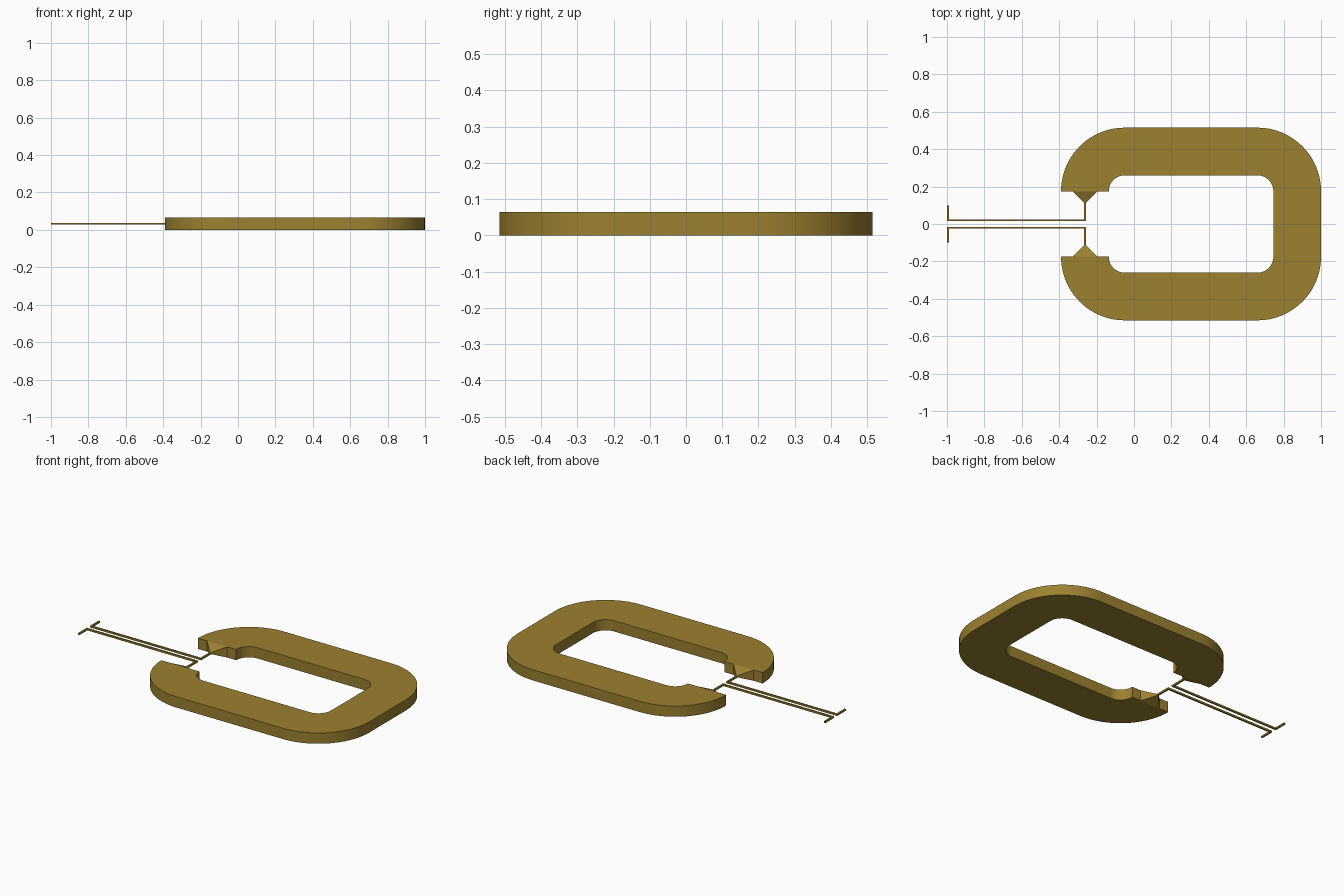
import bpy, bmesh, math

if "Cube" in bpy.data.objects:
    bpy.data.objects.remove(bpy.data.objects["Cube"])

H = 0.065          # core thickness
W = 0.005          # half width of the strip line
ZC = H / 2
XT = -0.262        # x of the taper axis

mat = bpy.data.materials.new("brass")
mat.diffuse_color = (0.33, 0.22, 0.03, 1)
mat.use_nodes = True
mat.node_tree.nodes["Principled BSDF"].inputs["Base Color"].default_value = mat.diffuse_color


def finish(name, bm, smooth=False):
    bmesh.ops.recalc_face_normals(bm, faces=bm.faces)
    me = bpy.data.meshes.new(name)
    bm.to_mesh(me)
    bm.free()
    me.materials.append(mat)
    ob = bpy.data.objects.new(name, me)
    bpy.context.collection.objects.link(ob)
    if smooth:
        bpy.ops.object.select_all(action='DESELECT')
        ob.select_set(True)
        bpy.context.view_layer.objects.active = ob
        bpy.ops.object.shade_smooth_by_angle(angle=math.radians(30))
    return ob


def arc(cx, cy, r, a0, a1, n=20):
    out = []
    for i in range(n + 1):
        a = math.radians(a0 + (a1 - a0) * i / n)
        out.append((cx + r * math.cos(a), cy + r * math.sin(a)))
    return out


def c_path(r):
    # open racetrack path through the four corner centres
    return (arc(-0.05, 0.175, r, 180, 90) + arc(0.66, 0.175, r, 90, 0)
            + arc(0.66, -0.175, r, 0, -90) + arc(-0.05, -0.175, r, -90, -180))


# flat C-shaped loop: strip between concentric outer and inner paths
bm = bmesh.new()
rows = [[bm.verts.new((x, y, z)) for x, y in c_path(r)]
        for r, z in ((0.34, 0), (0.34, H), (0.085, H), (0.085, 0))]
for k in range(4):
    a, b = rows[k], rows[(k + 1) % 4]
    for i in range(len(a) - 1):
        bm.faces.new((a[i], a[i + 1], b[i + 1], b[i]))
for end in (0, -1):
    bm.faces.new([row[end] for row in rows])
finish("loop_body", bm, smooth=True)

for side, s in (("upper", 1), ("lower", -1)):
    # taper from the full end face down to the strip
    bm = bmesh.new()
    rings = []
    for y, hx, hz in ((0.175, 0.067, H / 2), (0.112, W, W)):
        rings.append([bm.verts.new((XT + i * hx, s * y, ZC + k * hz))
                      for i, k in ((-1, -1), (1, -1), (1, 1), (-1, 1))])
    for i in range(4):
        j = (i + 1) % 4
        bm.faces.new((rings[0][i], rings[0][j], rings[1][j], rings[1][i]))
    for ring in rings:
        bm.faces.new(ring)
    finish(side + "_taper", bm)

    # square lead with two right-angle bends
    pts = [(XT + W, 0.112), (XT + W, 0.015), (-0.99, 0.015), (-0.99 - 2 * W, 0.015),
           (-1.0, 0.098), (-0.99, 0.098), (-0.99, 0.025), (XT - W, 0.025), (XT - W, 0.112)]
    pts.pop(2)
    bm = bmesh.new()
    face = bm.faces.new([bm.verts.new((x, s * y, ZC - W)) for x, y in pts])
    res = bmesh.ops.extrude_face_region(bm, geom=[face], use_keep_orig=True)
    up = [v for v in res["geom"] if isinstance(v, bmesh.types.BMVert)]
    bmesh.ops.translate(bm, verts=up, vec=(0, 0, 2 * W))
    finish(side + "_lead", bm)
